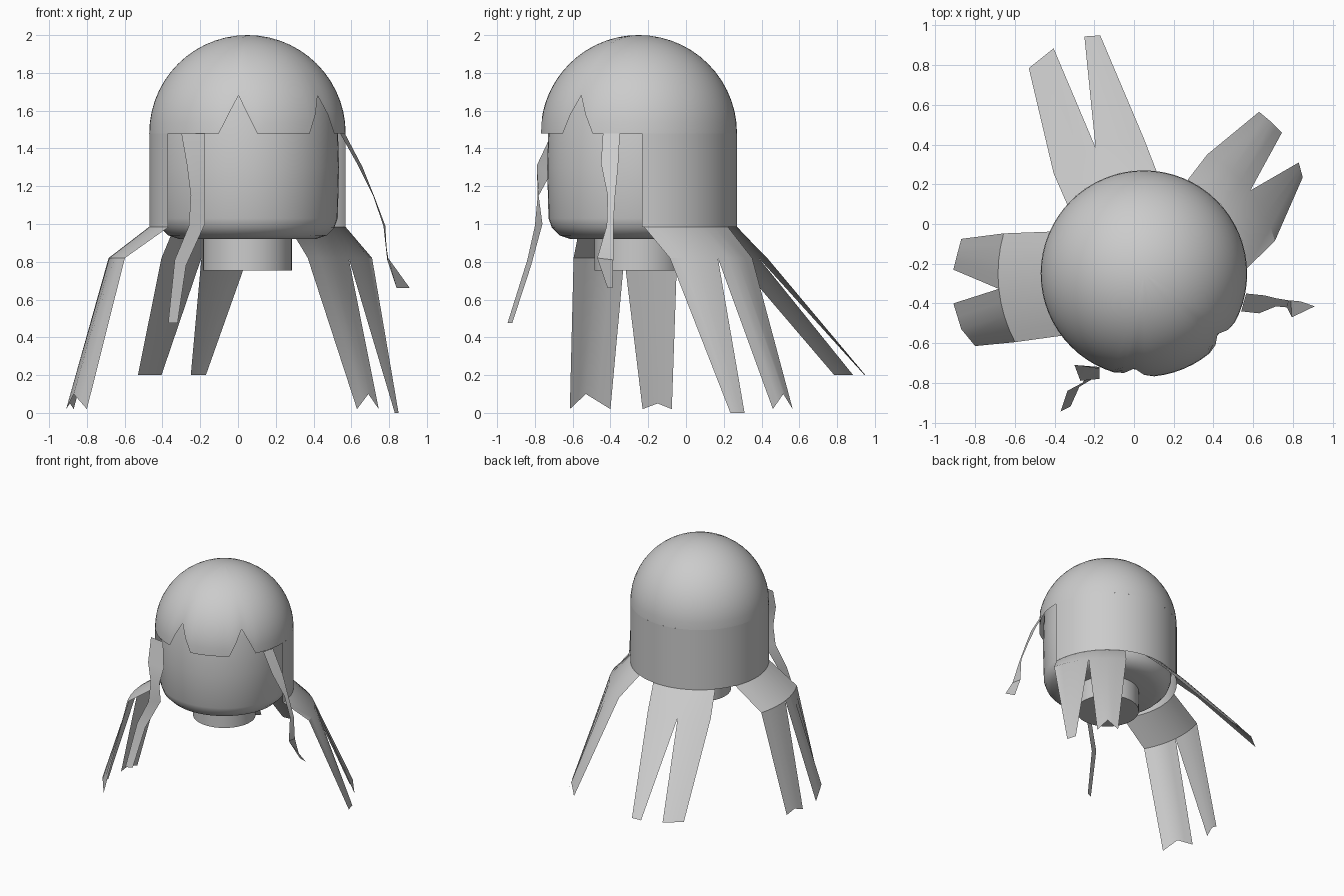
import bpy, bmesh
from math import sin, cos, radians, pi, asin
from mathutils import Vector

if "Cube" in bpy.data.objects:
    bpy.data.objects.remove(bpy.data.objects["Cube"], do_unlink=True)

CX, CY = 0.05, -0.25      # axis of the head
R, RIM, LOW = 0.52, 1.48, 0.985   # hair radius, cap rim, back hem

grey = bpy.data.materials.new("light_grey")
grey.use_nodes = True
grey.diffuse_color = (0.6, 0.6, 0.6, 1)
grey.node_tree.nodes["Principled BSDF"].inputs["Base Color"].default_value = (0.6, 0.6, 0.6, 1)


def polar(r, deg, z):
    return Vector((CX + r * cos(radians(deg)), CY + r * sin(radians(deg)), z))


def loft(name, grids, closed=False, angle=35):
    """Skin one or more grids of points into a single object."""
    bm = bmesh.new()
    for rows in grids:
        vs = [[bm.verts.new(p) for p in row] for row in rows]
        for a, b in zip(vs, vs[1:]):
            for i in range(len(a) - 1):
                bm.faces.new((a[i], a[i + 1], b[i + 1], b[i]))
    bmesh.ops.remove_doubles(bm, verts=bm.verts, dist=0.0005)
    bmesh.ops.recalc_face_normals(bm, faces=bm.faces)
    # open sheets face away from the head axis
    if not closed:
        out = sum(f.normal.dot(f.calc_center_median() - Vector((CX, CY, 1))) * f.calc_area()
                  for f in bm.faces)
        if out < 0:
            bmesh.ops.reverse_faces(bm, faces=bm.faces)
    me = bpy.data.meshes.new(name)
    bm.to_mesh(me)
    bm.free()
    me.materials.append(grey)
    ob = bpy.data.objects.new(name, me)
    bpy.context.collection.objects.link(ob)
    bpy.ops.object.select_all(action='DESELECT')
    ob.select_set(True)
    bpy.context.view_layer.objects.active = ob
    bpy.ops.object.shade_smooth_by_angle(angle=radians(angle))
    return ob


def lathe(name, profile, steps=48):
    loft(name, [[[polar(r, 360 * i / steps, z) for i in range(steps + 1)]
                 for r, z in profile]], closed=True)


def resample(points, n):
    """n + 1 points spread evenly by index along a polyline."""
    pts = [Vector(p) for p in points]
    result = []
    for i in range(n + 1):
        t = i / n * (len(pts) - 1)
        k = min(int(t), len(pts) - 2)
        result.append(pts[k].lerp(pts[k + 1], t - k))
    return result


# Head and neck
lathe("head", [(0, 0.92), (0.36, 0.92), (0.42, 0.94), (0.46, 0.98), (0.478, 1.03),
               (0.485, 1.3), (0.475, 1.62), (0.44, 1.72), (0.36, 1.81), (0.2, 1.87), (0, 1.89)])
lathe("neck", [(0, 0.755), (0.235, 0.755), (0.235, 0.93), (0, 0.93)])

# Hair cap: dome with two pointed notches in the fringe
SEG, RINGS = 64, 14
notch = asin(0.2 / R)
lift = {}
for tip in (47, 57):
    lift.update({tip - 1: notch / 2, tip: notch, tip + 1: notch / 2})
dome = []
for j in range(RINGS + 1):
    row = []
    for i in range(SEG + 1):
        low = lift.get(i, 0)
        el = low + (pi / 2 - low) * j / RINGS
        row.append(polar(R * cos(el), 360 * i / SEG, RIM + R * sin(el)))
    dome.append(row)
loft("hair_cap", [dome])

# Hair wall around the back and sides
loft("hair_back", [[[polar(R, 2 + 214 * i / 40, z) for i in range(41)] for z in (LOW, RIM)]])


# Hanging locks: a flared skirt that splits into two prongs
def lock(name, top, mid, mid_r, first, second, n=8):
    upper = [polar(R, top[0] + (top[1] - top[0]) * i / n, LOW) for i in range(n + 1)]
    lower = [polar(mid_r, mid[0] + (mid[1] - mid[0]) * i / n, 0.82) for i in range(n + 1)]
    h = n // 2
    loft(name, [[upper, lower],
                [lower[:h + 1], resample(first, h)],
                [lower[h:], resample(second, h)]], angle=28)


lock("right_lock", (156, 217), (164, 208), 0.735,
     [(-0.87, -0.075, 0.02), (-0.89, -0.15, 0.05), (-0.91, -0.23, 0.02)],
     [(-0.91, -0.4, 0.02), (-0.87, -0.53, 0.1), (-0.8, -0.615, 0.02)])
lock("back_lock", (83, 138), (90, 132), 0.68,
     [(-0.17, 0.95, 0.2), (-0.25, 0.945, 0.2)],
     [(-0.405, 0.885, 0.2), (-0.53, 0.785, 0.2)])
lock("left_lock", (3, 65), (14, 62), 0.68,
     [(0.85, 0.235, 0), (0.83, 0.31, 0)],
     [(0.745, 0.46, 0.02), (0.69, 0.515, 0.1), (0.63, 0.565, 0.02)])

# Thin twisted strands beside the face, as pairs of edge points
loft("front_strand", [[
    [(-0.30, -0.71, 1.48), (-0.175, -0.73, 1.48)],
    [(-0.27, -0.79, 1.31), (-0.175, -0.72, 1.26)],
    [(-0.25, -0.785, 1.15), (-0.175, -0.78, 1.15)],
    [(-0.26, -0.80, 0.99), (-0.175, -0.76, 1.0)],
    [(-0.335, -0.84, 0.81), (-0.275, -0.82, 0.78)],
    [(-0.37, -0.945, 0.475), (-0.32, -0.92, 0.475)]]], angle=20)
loft("left_strand", [[
    [(0.54, -0.44, 1.48), (0.565, -0.35, 1.48)],
    [(0.63, -0.45, 1.32), (0.66, -0.36, 1.3)],
    [(0.715, -0.415, 1.15), (0.72, -0.375, 1.15)],
    [(0.77, -0.42, 0.99), (0.78, -0.385, 0.99)],
    [(0.795, -0.47, 0.82), (0.79, -0.385, 0.81)],
    [(0.91, -0.415, 0.66), (0.84, -0.39, 0.66)]]], angle=20)
